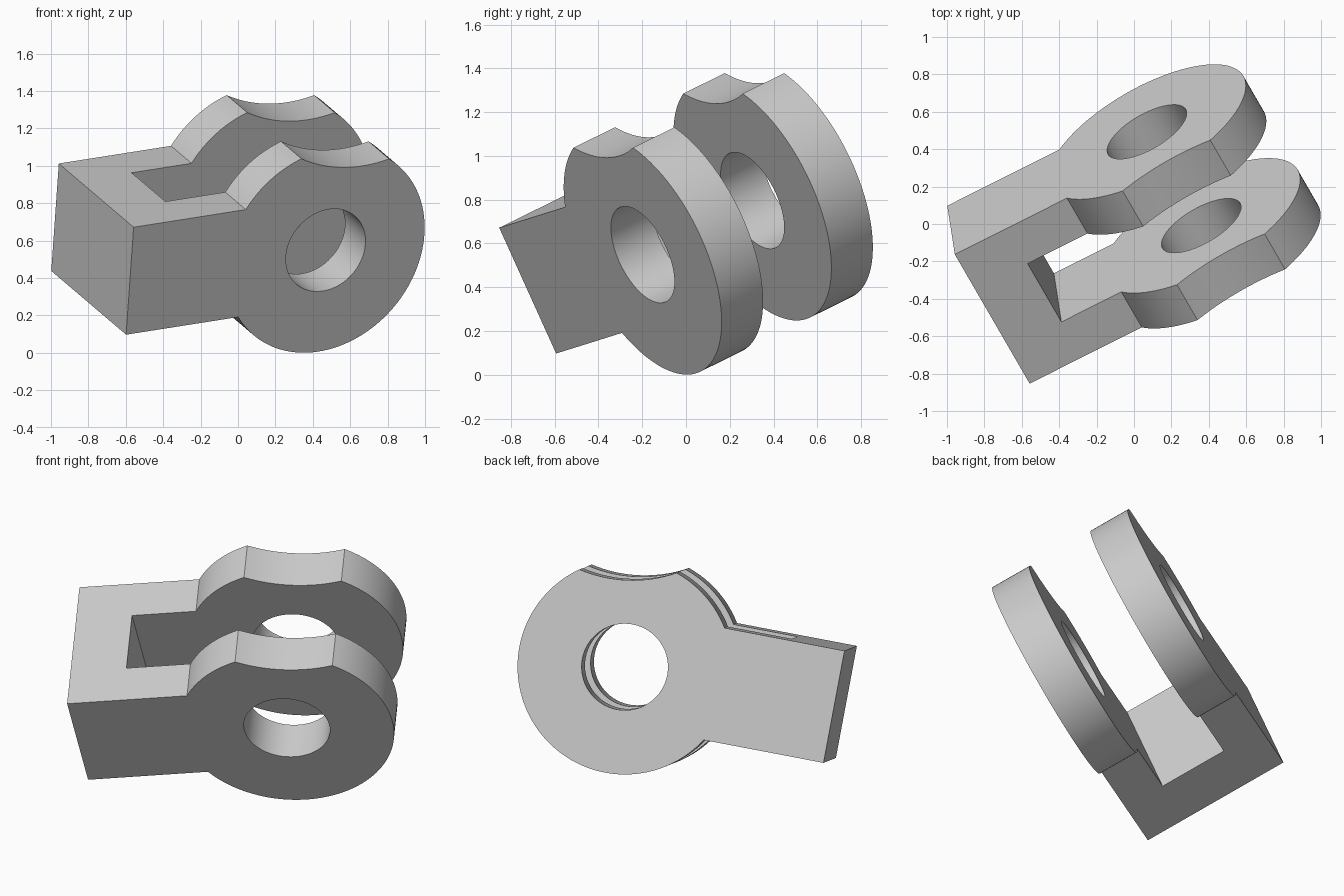
import bpy, bmesh
from math import sin, cos, atan2, hypot, sqrt, asin, radians, tau
from mathutils import Vector, Matrix

cube = bpy.data.objects.get("Cube")
if cube:
    bpy.data.objects.remove(cube, do_unlink=True)

# Sizes: the head circle is centred on the local origin, tail runs to -x,
# thickness runs along +y, height along z
HEAD_R, HOLE_R = 0.596, 0.24
HALF_H, TAIL = 0.316, 1.183
WIDTH, LUG, WEB = 0.868, 0.238, 0.316


def arc(cx, cz, r, a0, a1, n):
    return [(cx + r * cos(a0 + (a1 - a0) * i / n),
             cz + r * sin(a0 + (a1 - a0) * i / n)) for i in range(n + 1)]


def extrude(name, outline, y0, y1):
    """Solid made by extruding an x-z outline along y."""
    bm = bmesh.new()
    face = bm.faces.new([bm.verts.new((x, y0, z)) for x, z in outline])
    side = bmesh.ops.extrude_face_region(bm, geom=[face])["geom"]
    bmesh.ops.translate(bm, vec=(0, y1 - y0, 0),
                        verts=[v for v in side if isinstance(v, bmesh.types.BMVert)])
    bmesh.ops.recalc_face_normals(bm, faces=bm.faces)
    mesh = bpy.data.meshes.new(name)
    bm.to_mesh(mesh)
    bm.free()
    obj = bpy.data.objects.new(name, mesh)
    bpy.context.collection.objects.link(obj)
    return obj


# Scooped notch across the top of the head
left, right = Vector((-0.187, 0.566)), Vector((0.348, 0.484))
chord, sag = right - left, 0.05
notch_r = (chord.length ** 2 / 4 + sag ** 2) / (2 * sag)
up = Vector((-chord.y, chord.x)).normalized()
centre = (left + right) / 2 + up * (notch_r - sag)
half = asin(chord.length / 2 / notch_r)
down = atan2(-up.y, -up.x)

# Side outline: tail, round head, notch, round head again
neck = atan2(HALF_H, -sqrt(HEAD_R ** 2 - HALF_H ** 2))
outline = [(-TAIL, HALF_H), (-TAIL, -HALF_H)]
outline += arc(0, 0, HEAD_R, -neck, atan2(right.y, right.x), 64)
outline += arc(centre.x, centre.y, notch_r, down + half, down - half, 16)[1:-1]
outline += arc(0, 0, HEAD_R, atan2(left.y, left.x), neck, 12)
clevis = extrude("clevis", outline, 0, WIDTH)

# Cut the pin hole and the slot between the two lugs
x0 = WEB - TAIL
cutters = [
    extrude("pin_hole_cutter", arc(0, 0, HOLE_R, 0, tau, 64)[:-1], -0.1, WIDTH + 0.1),
    extrude("slot_cutter", [(x0, -1), (1, -1), (1, 1), (x0, 1)], LUG, WIDTH - LUG),
]
bpy.context.view_layer.objects.active = clevis
clevis.select_set(True)
for cutter in cutters:
    cutter.hide_render = True
    mod = clevis.modifiers.new("cut", 'BOOLEAN')
    mod.operation, mod.solver, mod.object = 'DIFFERENCE', 'EXACT', cutter
    bpy.ops.object.modifier_apply(modifier=mod.name)
    bpy.data.objects.remove(cutter, do_unlink=True)

# Plain grey
grey = bpy.data.materials.new("plain_grey")
grey.use_nodes = True
grey.diffuse_color = (0.6, 0.6, 0.6, 1)
grey.node_tree.nodes["Principled BSDF"].inputs["Base Color"].default_value = (0.6, 0.6, 0.6, 1)
clevis.data.materials.clear()
clevis.data.materials.append(grey)
bpy.ops.object.shade_smooth_by_angle(angle=radians(20))

# Tilt into the resting pose
along = Vector((0.885, 0.444, 0.139)).normalized()
across = Vector((-0.461, 0.795, 0.392))
across = (across - along * across.dot(along)).normalized()
height = along.cross(across)
pose = Matrix((along, across, height)).transposed().to_4x4()
pose.translation = (0.469, -0.198, 0.549)
clevis.data.transform(pose)
